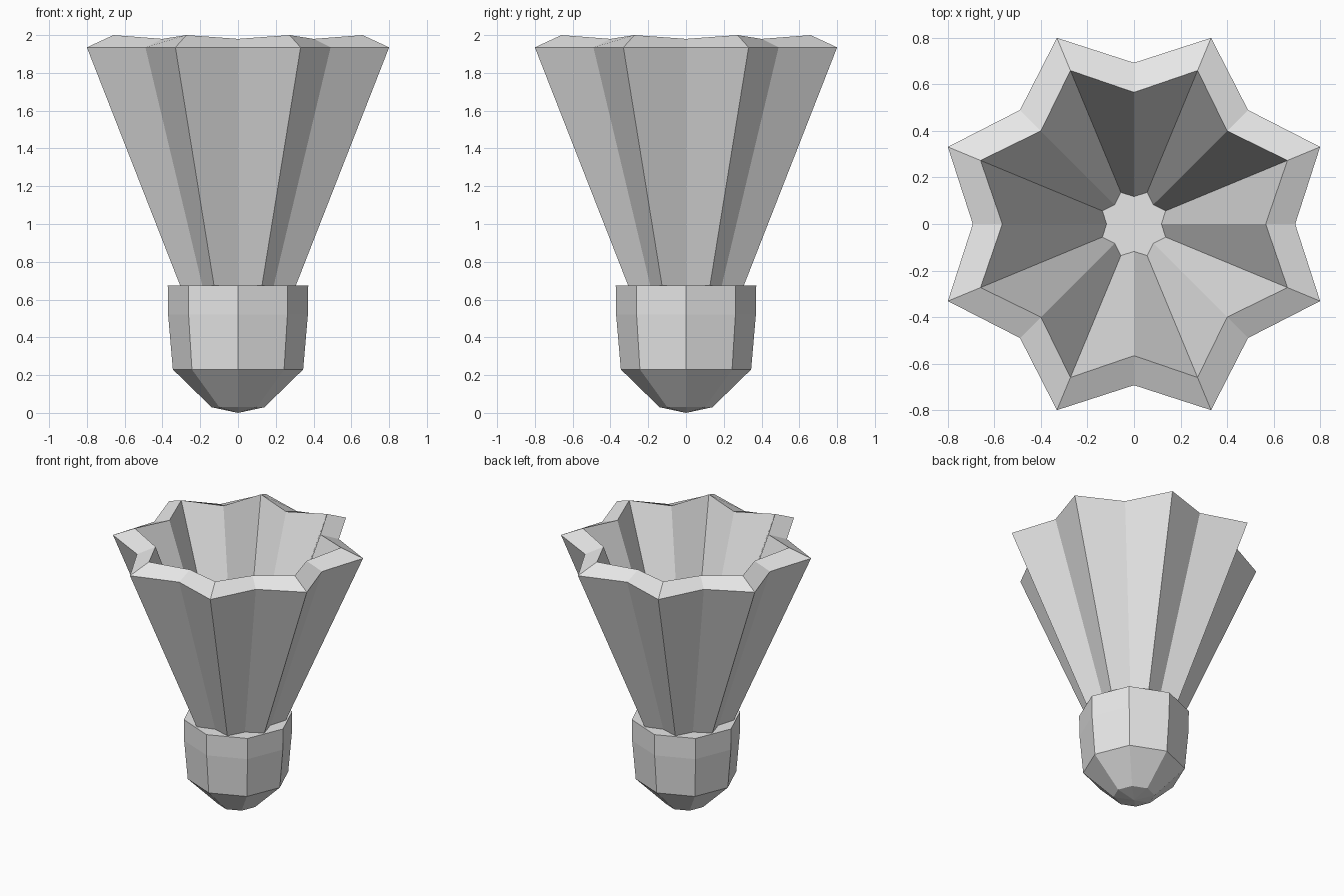
import bpy, bmesh
from math import cos, sin, tau

cube = bpy.data.objects.get("Cube")
if cube:
    bpy.data.objects.remove(cube, do_unlink=True)

SIDES = 8


def make_material(name, colour):
    mat = bpy.data.materials.new(name)
    mat.use_nodes = True
    mat.diffuse_color = colour
    mat.node_tree.nodes["Principled BSDF"].inputs["Base Color"].default_value = colour
    return mat


def ring(bm, count, even, odd=None):
    """Ring of vertices alternating between two (radius, height) pairs."""
    odd = odd or even
    verts = []
    for i in range(count):
        r, z = odd if i % 2 else even
        a = tau * i / count
        verts.append(bm.verts.new((r * cos(a), r * sin(a), z)))
    return verts


def bridge(bm, lower, upper):
    n = len(lower)
    for i in range(n):
        j = (i + 1) % n
        bm.faces.new((lower[i], lower[j], upper[j], upper[i]))


def finish(bm, name, mat):
    bmesh.ops.recalc_face_normals(bm, faces=bm.faces)
    mesh = bpy.data.meshes.new(name)
    bm.to_mesh(mesh)
    bm.free()
    mesh.materials.append(mat)
    obj = bpy.data.objects.new(name, mesh)
    bpy.context.collection.objects.link(obj)
    return obj


grey = make_material("light grey", (0.8, 0.8, 0.8, 1))

# Faceted cork with a shallow pointed underside and flat top
bm = bmesh.new()
profile = [(0.14, 0.03), (0.345, 0.23), (0.37, 0.52), (0.372, 0.675)]
rings = [ring(bm, SIDES, p) for p in profile]
for low, high in zip(rings, rings[1:]):
    bridge(bm, low, high)
tip = bm.verts.new((0, 0, 0))
for i in range(SIDES):
    bm.faces.new((tip, rings[0][(i + 1) % SIDES], rings[0][i]))
bm.faces.new(rings[-1])
finish(bm, "cork", grey)

# Pleated star-shaped skirt: thick walls, sloping rim, foot sunk in the cork
bm = bmesh.new()
star = 2 * SIDES
outer_foot = ring(bm, star, (0.256, 0.64), (0.317, 0.64))
outer_rim = ring(bm, star, (0.693, 1.935), (0.866, 1.935))
inner_rim = ring(bm, star, (0.566, 1.98), (0.714, 2.0))
inner_foot = ring(bm, star, (0.106, 0.64), (0.132, 0.64))
loops = [outer_foot, outer_rim, inner_rim, inner_foot]
for a, b in zip(loops, loops[1:] + loops[:1]):
    bridge(bm, a, b)
finish(bm, "skirt", grey)
